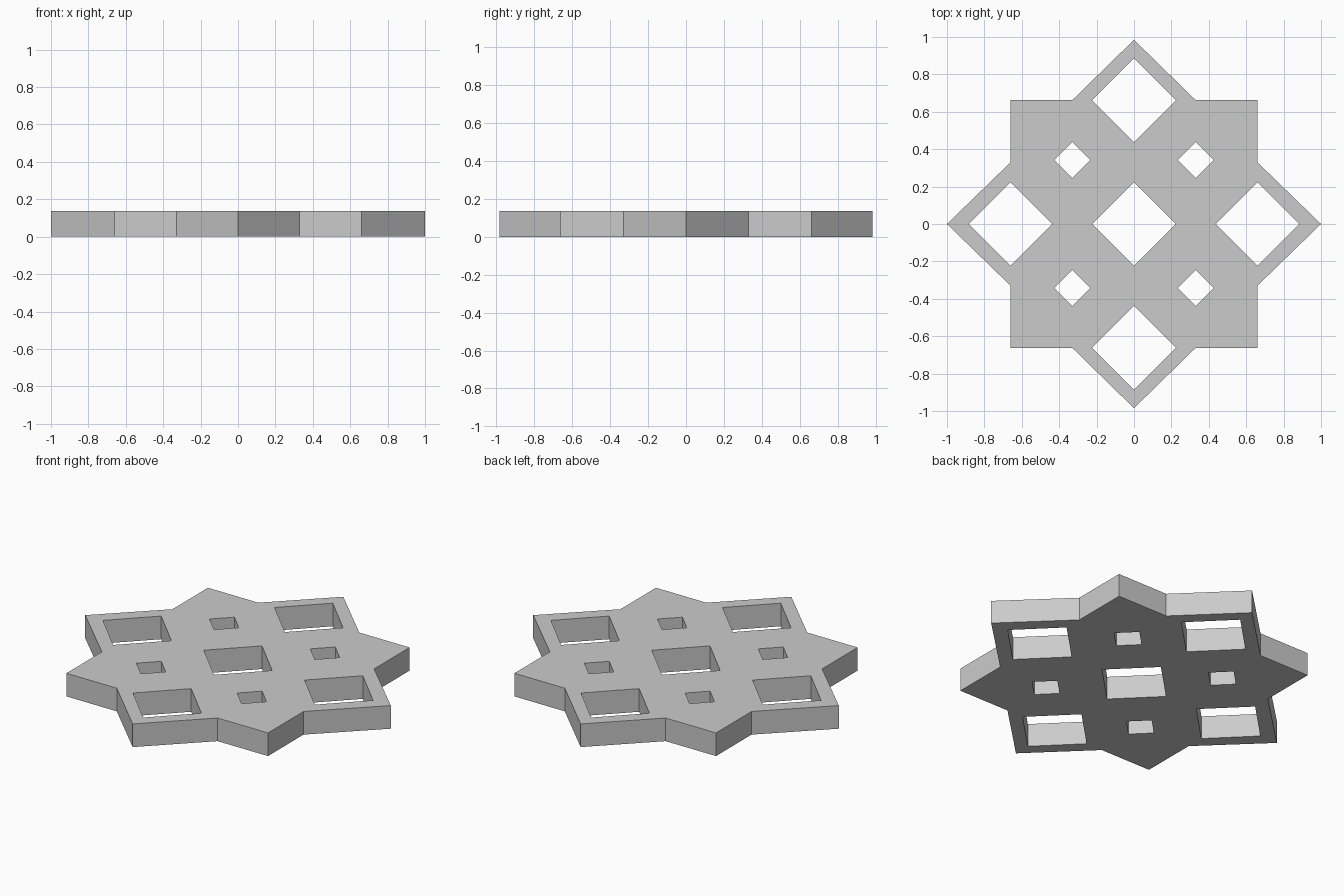
import bpy

if "Cube" in bpy.data.objects:
    bpy.data.objects.remove(bpy.data.objects["Cube"])

HEIGHT = 0.137

curve = bpy.data.curves.new("star_tile_profile", 'CURVE')
curve.dimensions = '2D'
curve.fill_mode = 'BOTH'
curve.extrude = HEIGHT / 2


def add_loop(points):
    """Closed straight-sided outline in the tile profile."""
    s = curve.splines.new('POLY')
    s.points.add(len(points) - 1)
    for p, (x, y) in zip(s.points, points):
        p.co = (x, y, 0, 1)
    s.use_cyclic_u = True


def diamond(cx, cy, r):
    add_loop([(cx + r, cy), (cx, cy + r), (cx - r, cy), (cx, cy - r)])


# Eight-pointed outline: one quarter, mirrored around
quarter = [(1, 0), (0.66, 0.33), (0.66, 0.662), (0.33, 0.662), (0, 0.985)]
half = quarter + [(-x, y) for x, y in quarter[-2::-1]]
add_loop(half + [(x, -y) for x, y in half[-2:0:-1]])

# Large diamond openings: centre and four points
for cx, cy in [(0, 0), (0.66, 0), (-0.66, 0), (0, 0.662), (0, -0.662)]:
    diamond(cx, cy, 0.224)

# Small diamond openings between them
for sx in (-1, 1):
    for sy in (-1, 1):
        diamond(0.33 * sx, 0.342 * sy, 0.096)

# Solid tile standing on the ground
tile = bpy.data.objects.new("star_tile", curve)
bpy.context.collection.objects.link(tile)
tile.location.z = HEIGHT / 2
bpy.context.view_layer.objects.active = tile
tile.select_set(True)
bpy.ops.object.convert(target='MESH')

# Weld the walls to the faces and keep everything flat
bpy.ops.object.mode_set(mode='EDIT')
bpy.ops.mesh.select_all(action='SELECT')
bpy.ops.mesh.remove_doubles(threshold=0.0005)
bpy.ops.mesh.normals_make_consistent(inside=False)
bpy.ops.object.mode_set(mode='OBJECT')
bpy.ops.object.shade_flat()
